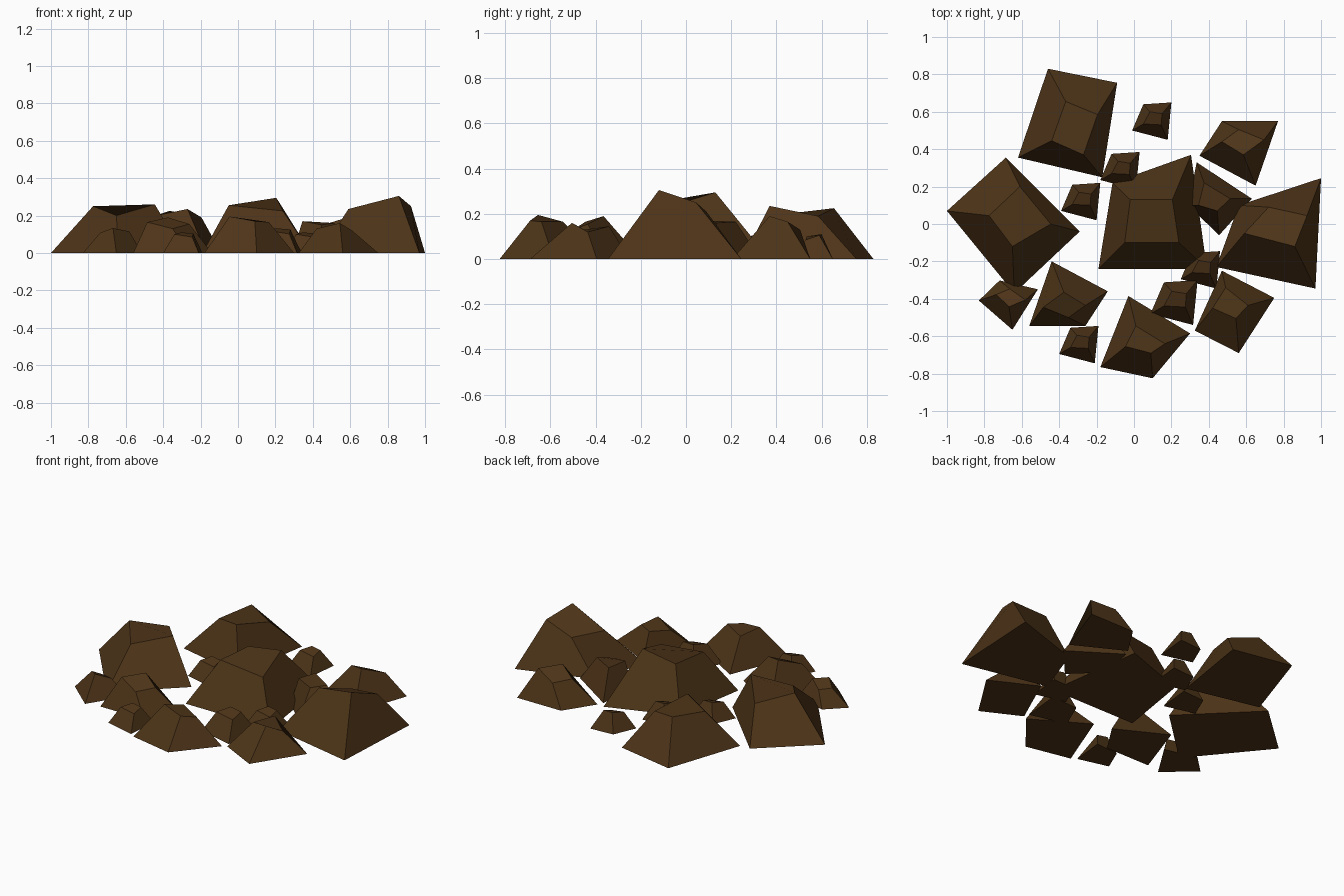
import bpy, bmesh
from math import radians
from mathutils import Matrix, Vector

earth = bpy.data.materials.new("brown_earth")
earth.diffuse_color = (0.075, 0.034, 0.009, 1)


def rock_mesh(name, base, top):
    """Tapered four-sided rock: flat base outline, tilted smaller top."""
    bm = bmesh.new()
    low = [bm.verts.new((x, y, 0)) for x, y in base]
    high = [bm.verts.new(p) for p in top]
    bm.faces.new(low)
    bm.faces.new(high)
    for i in range(4):
        j = (i + 1) % 4
        bm.faces.new((low[i], low[j], high[j], high[i]))
    bmesh.ops.recalc_face_normals(bm, faces=bm.faces)
    me = bpy.data.meshes.new(name)
    bm.to_mesh(me)
    bm.free()
    me.materials.append(earth)
    return me


def place(name, me, x=0, y=0, scale=1, turn=0):
    ob = bpy.data.objects.new(name, me)
    ob.location = (x, y, 0)
    ob.scale = (scale,) * 3
    ob.rotation_euler.z = radians(turn)
    bpy.context.collection.objects.link(ob)


def single(name, base, top):
    place(name, rock_mesh(name, base, top))


# Large rocks
single("centre_rock",
       [(-.19, -.24), (.39, -.24), (.305, .37), (-.115, .22)],
       [(-.05, -.10, .255), (.24, -.10, .225), (.205, .13, .295), (-.02, .13, .26)])
single("left_rock",
       [(-1, .07), (-.64, -.37), (-.29, -.04), (-.685, .355)],
       [(-.775, .045, .25), (-.65, -.12, .20), (-.445, 0, .26), (-.61, .20, .20)])
single("right_rock",
       [(.44, -.23), (.97, -.345), (1, .245), (.56, .10)],
       [(.59, -.05, .235), (.86, -.12, .305), (.925, .045, .25), (.72, .09, .21)])
single("back_rock",
       [(-.62, .355), (-.17, .25), (-.09, .755), (-.46, .83)],
       [(-.44, .445, .20), (-.27, .37, .235), (-.195, .585, .19), (-.365, .655, .225)])

# Medium rocks
single("front_rock",
       [(-.18, -.765), (.10, -.825), (.30, -.585), (-.03, -.385)],
       [(-.045, -.655, .195), (.09, -.69, .17), (.165, -.64, .165), (.01, -.545, .165)])
single("front_right_rock",
       [(.325, -.57), (.56, -.69), (.75, -.395), (.47, -.25)],
       [(.42, -.45, .13), (.545, -.505, .16), (.61, -.435, .12), (.49, -.34, .145)])
single("inner_rock",
       [(.29, .10), (.455, -.06), (.63, .135), (.335, .33)],
       [(.345, .10, .17), (.445, .07, .15), (.515, .135, .16), (.375, .22, .165)])

# One medium shape reused at three turns and sizes
kite = rock_mesh("kite_rock",
                 [(-.22, -.035), (.08, -.195), (.20, .15), (-.10, .15)],
                 [(-.10, .04, .155), (.015, -.03, .19), (.125, .05, .165), (-.01, .105, .13)])
place("back_right_rock", kite, .57, .40)
place("front_left_rock", kite, -.36, -.395, 1, 180)
place("far_left_rock", kite, -.674, -.42, .7, -13)

# Small stones scattered between the rocks
stone = rock_mesh("stone",
                  [(-.105, -.05), (.085, -.10), (.105, .10), (-.045, .09)],
                  [(-.045, -.015, .10), (.05, -.02, .085), (.055, .04, .105), (-.01, .05, .11)])
for i, (x, y, s) in enumerate([(.095, .55, 1), (-.285, .12, 1), (-.295, -.645, 1),
                               (-.075, .285, 1), (.355, -.245, 1), (.214, -.42, 1.2)]):
    place(f"stone_{i + 1}", stone, x, y, s)
